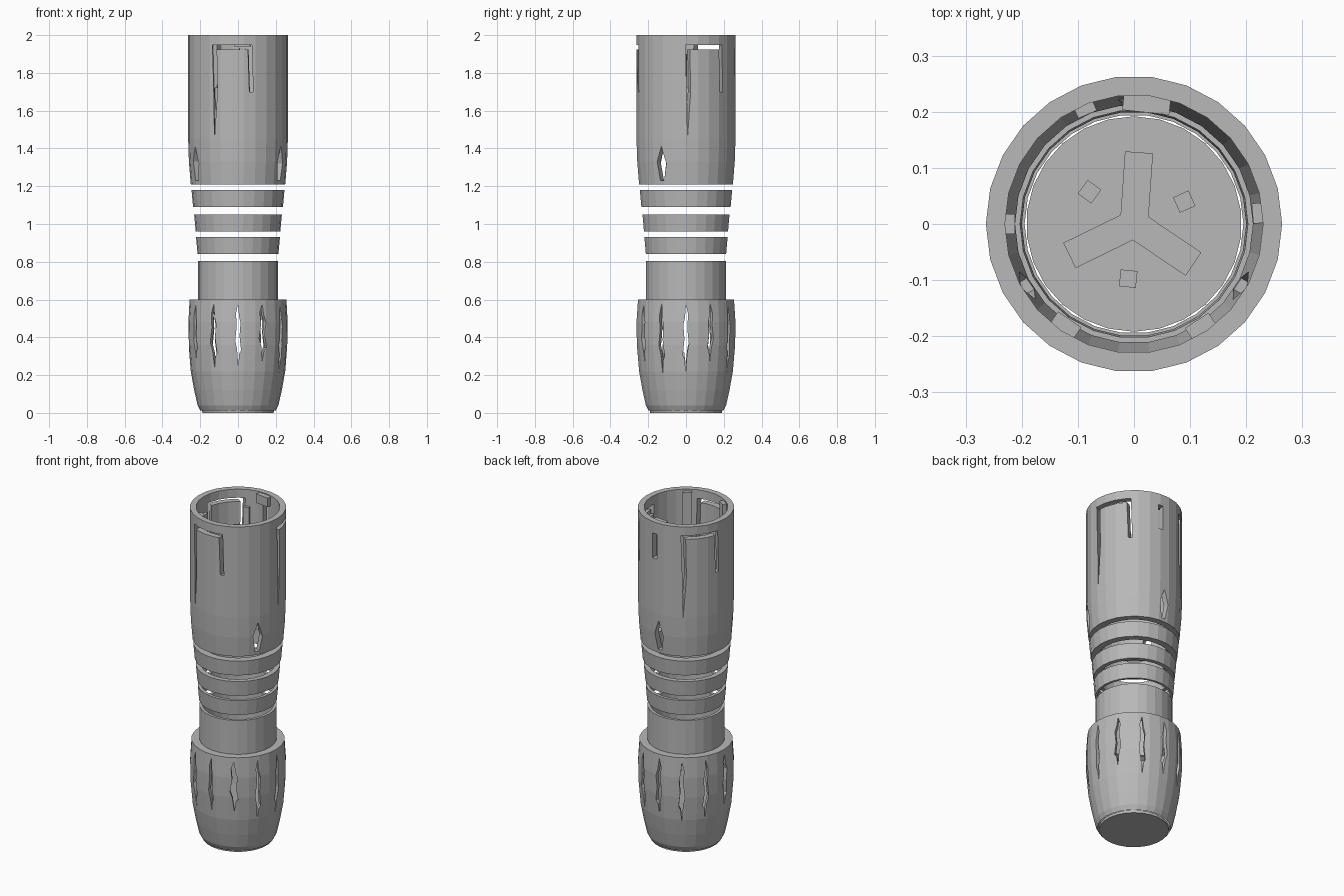
import bpy, bmesh, random
from math import sin, cos, pi, radians
from mathutils import Matrix

cube = bpy.data.objects.get("Cube")
if cube:
    bpy.data.objects.remove(cube, do_unlink=True)

random.seed(4)
SIDES = 26

grey = bpy.data.materials.new("plain_grey")
grey.use_nodes = True
grey.diffuse_color = (0.48, 0.48, 0.48, 1)
grey.node_tree.nodes["Principled BSDF"].inputs["Base Color"].default_value = (0.48, 0.48, 0.48, 1)


def finish(name, bm):
    bmesh.ops.recalc_face_normals(bm, faces=bm.faces[:])
    mesh = bpy.data.meshes.new(name)
    bm.to_mesh(mesh)
    bm.free()
    mesh.materials.append(grey)
    obj = bpy.data.objects.new(name, mesh)
    bpy.context.collection.objects.link(obj)
    return obj


def lathe(name, profile):
    """Spin a closed (radius, height) outline round the z axis."""
    bm = bmesh.new()
    rings = []
    for i in range(SIDES):
        a = 2 * pi * i / SIDES
        rings.append([bm.verts.new((r * cos(a), r * sin(a), z)) for r, z in profile])
    n = len(profile)
    for i in range(SIDES):
        here, there = rings[i], rings[(i + 1) % SIDES]
        for j in range(n):
            k = (j + 1) % n
            bm.faces.new((here[j], there[j], there[k], here[k]))
    return finish(name, bm)


def add_prism(bm, outline, angle, inner, outer):
    """Extrude a (sideways, height) outline outwards along a compass angle."""
    turn = Matrix.Rotation(radians(angle), 3, 'Z')
    near = [bm.verts.new(turn @ Matrix.Translation((inner, t, z)).translation) for t, z in outline]
    far = [bm.verts.new(turn @ Matrix.Translation((outer, t, z)).translation) for t, z in outline]
    bm.faces.new(near)
    bm.faces.new(far[::-1])
    n = len(outline)
    for j in range(n):
        k = (j + 1) % n
        bm.faces.new((near[j], far[j], far[k], near[k]))


def box(half, low, high):
    return [(-half, low), (half, low), (half, high), (-half, high)]


def carve(target, bm):
    """Cut the prisms out of the target and bake the result."""
    cutter = finish("cutter", bm)
    cutter.hide_render = True
    mod = target.modifiers.new("cut", 'BOOLEAN')
    mod.operation = 'DIFFERENCE'
    mod.solver = 'EXACT'
    mod.object = cutter
    graph = bpy.context.evaluated_depsgraph_get()
    baked = bpy.data.meshes.new_from_object(target.evaluated_get(graph))
    target.modifiers.clear()
    target.data = baked
    bpy.data.objects.remove(cutter, do_unlink=True)


# Upper tube with bracket slots, diamond holes and one narrow slot
tube = lathe("upper_tube", [(0.25, 1.21), (0.26, 1.33), (0.264, 1.45), (0.264, 2.0),
                            (0.23, 2.0), (0.23, 1.4), (0.212, 1.21)])
bracket = [(-0.108, 1.7), (-0.104, 1.45), (-0.088, 1.7), (-0.092, 1.925), (0.075, 1.925),
           (0.082, 1.7), (0.102, 1.7), (0.095, 1.948), (-0.115, 1.948)]
diamond = [(0, 1.41), (-0.028, 1.33), (-0.012, 1.23), (0.012, 1.23), (0.028, 1.32)]
cuts = bmesh.new()
for k in range(3):
    add_prism(cuts, bracket, 265 + 120 * k, 0.15, 0.3)
    add_prism(cuts, diamond, 90 + 120 * k, 0.15, 0.3)
add_prism(cuts, box(0.016, 1.78, 1.93), 84, 0.15, 0.3)
carve(tube, cuts)

# Lugs on the inside of the tube
lugs = bmesh.new()
add_prism(lugs, box(0.042, 1.94, 1.995), 84, 0.2, 0.245)
for angle in (236, 303):
    add_prism(lugs, box(0.025, 1.72, 1.99), angle, 0.205, 0.235)
for angle in (5, 113, 180):
    add_prism(lugs, box(0.018, 1.72, 1.9), angle, 0.212, 0.235)
finish("inner_lugs", lugs)

# Separate neck rings
for i, (low, top_r) in enumerate([(1.09, 0.246), (0.96, 0.232), (0.84, 0.222)]):
    lathe(f"neck_ring_{i + 1}", [(top_r - 0.008, low), (top_r, low + 0.09),
                                 (0.203, low + 0.09), (0.2, low)])

# Collar
lathe("collar", [(0.212, 0.58), (0.212, 0.805), (0.195, 0.805), (0.195, 0.58)])

# Barrel-shaped grip with ragged slits
grip = lathe("grip", [(0.2, 0.012), (0.214, 0.04), (0.232, 0.12), (0.25, 0.22), (0.262, 0.36),
                      (0.264, 0.48), (0.256, 0.6), (0.205, 0.6), (0.205, 0.585), (0.238, 0.57),
                      (0.24, 0.36), (0.228, 0.22), (0.21, 0.12), (0.195, 0.03)])
slit = [(0, 0.575), (-0.016, 0.52), (-0.01, 0.44), (-0.022, 0.35), (-0.008, 0.3), (0.002, 0.2),
        (0.01, 0.27), (0.024, 0.29), (0.012, 0.38), (0.02, 0.46), (0.008, 0.5)]
cuts = bmesh.new()
for k in range(12):
    width = random.uniform(0.6, 1.0) * random.choice((-1, 1))
    drop = random.uniform(0.8, 1.0)
    add_prism(cuts, [(t * width, 0.575 - (0.575 - z) * drop) for t, z in slit],
              30 * k, 0.15, 0.3)
carve(grip, cuts)

# Bottom plate
plate = bmesh.new()
bmesh.ops.create_cone(plate, cap_ends=True, segments=SIDES, radius1=0.19, radius2=0.192,
                      depth=0.015, matrix=Matrix.Translation((0, 0, 0.0075)))
finish("bottom_plate", plate)

# Three-armed rib and pegs on the plate
rib, pegs = bmesh.new(), bmesh.new()
for k in range(3):
    add_prism(rib, box(0.025, 0.01, 0.028), 86 + 120 * k, 0, 0.128)
    add_prism(pegs, box(0.015, 0.01, 0.04), 24 + 120 * k, 0.083, 0.113)
finish("three_armed_rib", rib)
finish("pegs", pegs)
